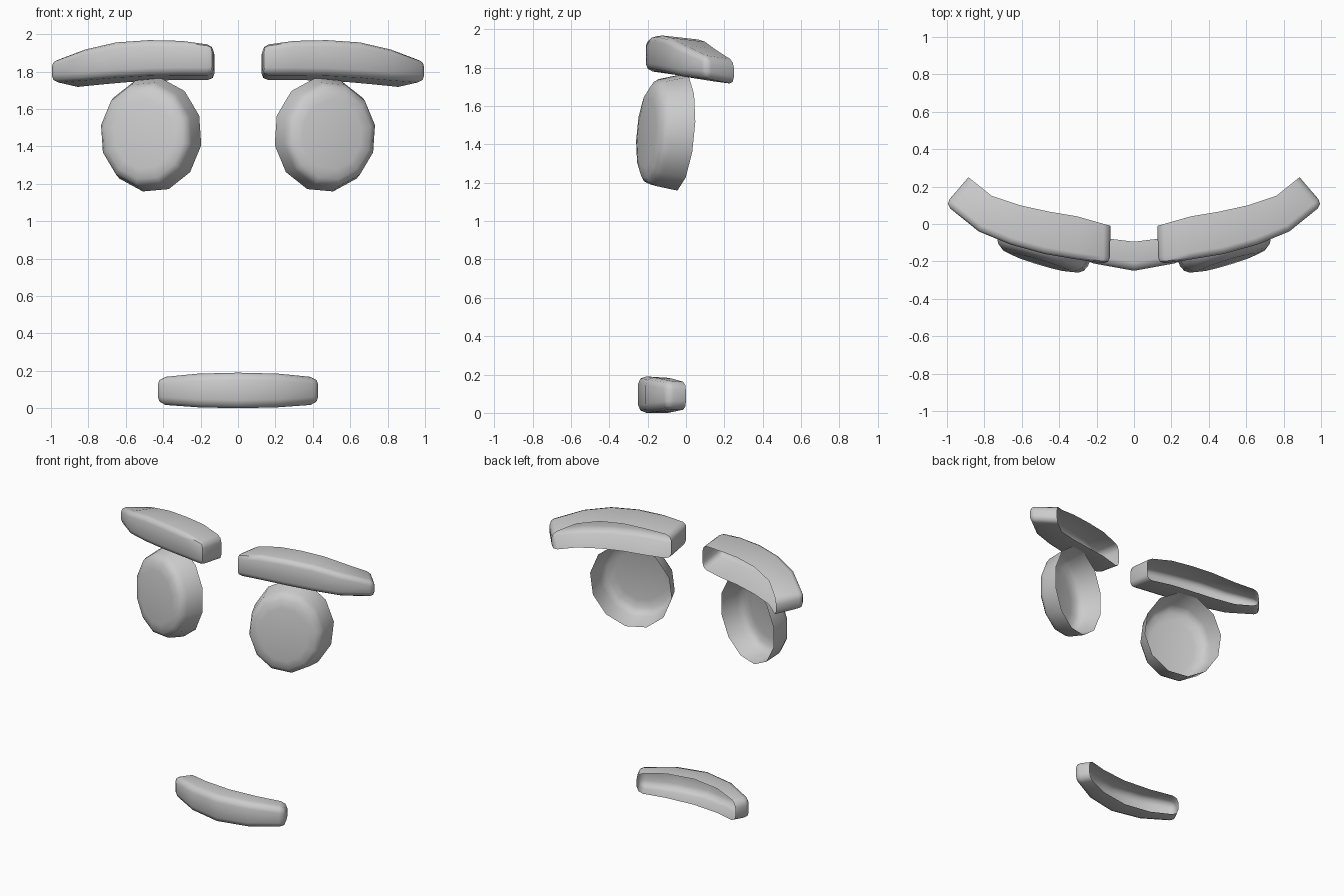
import bpy, bmesh, math

if "Cube" in bpy.data.objects:
    bpy.data.objects.remove(bpy.data.objects["Cube"])


def finish(name, bm, bevel=0.0):
    bmesh.ops.recalc_face_normals(bm, faces=bm.faces[:])
    me = bpy.data.meshes.new(name)
    bm.to_mesh(me)
    bm.free()
    ob = bpy.data.objects.new(name, me)
    bpy.context.collection.objects.link(ob)
    bpy.ops.object.select_all(action='DESELECT')
    ob.select_set(True)
    bpy.context.view_layer.objects.active = ob
    if bevel:
        m = ob.modifiers.new("round_edges", 'BEVEL')
        m.width = bevel
        m.segments = 2
        m.limit_method = 'ANGLE'
        m.angle_limit = math.radians(40)
        bpy.ops.object.modifier_apply(modifier=m.name)
    bpy.ops.object.shade_smooth_by_angle(angle=math.radians(50))
    return ob


def bridge(bm, a, b, closed):
    n = len(a)
    for i in range(n if closed else n - 1):
        j = (i + 1) % n
        bm.faces.new((a[i], a[j], b[j], b[i]))


# Curved bar, open at the back; stations are (front x, y, back x, y, bottom z, top z)
def shell_bar(name, stations, drop_bottom, drop_top, bevel, side=1):
    bm = bmesh.new()
    rows = []
    for fx, fy, bx, by, zb, zt in stations:
        pts = [(bx, by, zb), (fx, fy, zb + drop_bottom), (fx, fy, zt), (bx, by, zt - drop_top)]
        rows.append([bm.verts.new((side * x, y, z)) for x, y, z in pts])
    for a, b in zip(rows, rows[1:]):
        bridge(bm, a, b, False)
    bm.faces.new(rows[0])
    bm.faces.new(rows[-1])
    return finish(name, bm, bevel)


# Twelve-sided domed disc, open at the back and turned outward
def eye(name, side):
    bm = bmesh.new()
    rows = []
    for scale, depth in ((1, 0), (0.92, 0.115), (0.87, 0.142), (0.78, 0.16), (0.6, 0.17)):
        ring = []
        for i in range(12):
            t = 2 * math.pi * (i + 0.35) / 12
            dx, dz = 0.268 * scale * math.cos(t), 0.308 * scale * math.sin(t)
            x = 0.46 + dx + 0.26 * depth
            y = -0.035 + 0.3 * dx + 0.08 * dz - depth
            ring.append(bm.verts.new((side * x, y, 1.462 + dz)))
        rows.append(ring)
    for a, b in zip(rows, rows[1:]):
        bridge(bm, a, b, True)
    bm.faces.new(rows[-1])
    return finish(name, bm)


brow = [
    (0.13, -0.215, 0.125, -0.01, 1.755, 1.945),
    (0.30, -0.19, 0.30, 0.04, 1.755, 1.968),
    (0.48, -0.16, 0.45, 0.065, 1.752, 1.972),
    (0.66, -0.11, 0.61, 0.10, 1.742, 1.96),
    (0.83, -0.04, 0.76, 0.15, 1.728, 1.922),
    (1.01, 0.105, 0.885, 0.25, 1.715, 1.858),
]
half_mouth = [
    (0.22, -0.21, 0.20, -0.07, 0.005, 0.188),
    (0.445, -0.10, 0.39, 0.0, 0.02, 0.168),
]

# Brows and eyes on both sides
for s, label in ((1, "right"), (-1, "left")):
    shell_bar("brow_" + label, brow, 0.03, 0.025, 0.036, s)
    eye("eye_" + label, s)

# Mouth
mirrored = [(-f, fy, -b, by, zb, zt) for f, fy, b, by, zb, zt in reversed(half_mouth)]
shell_bar("mouth", mirrored + [(0, -0.25, 0, -0.095, 0.0, 0.193)] + half_mouth,
          0.0, 0.01, 0.042)
